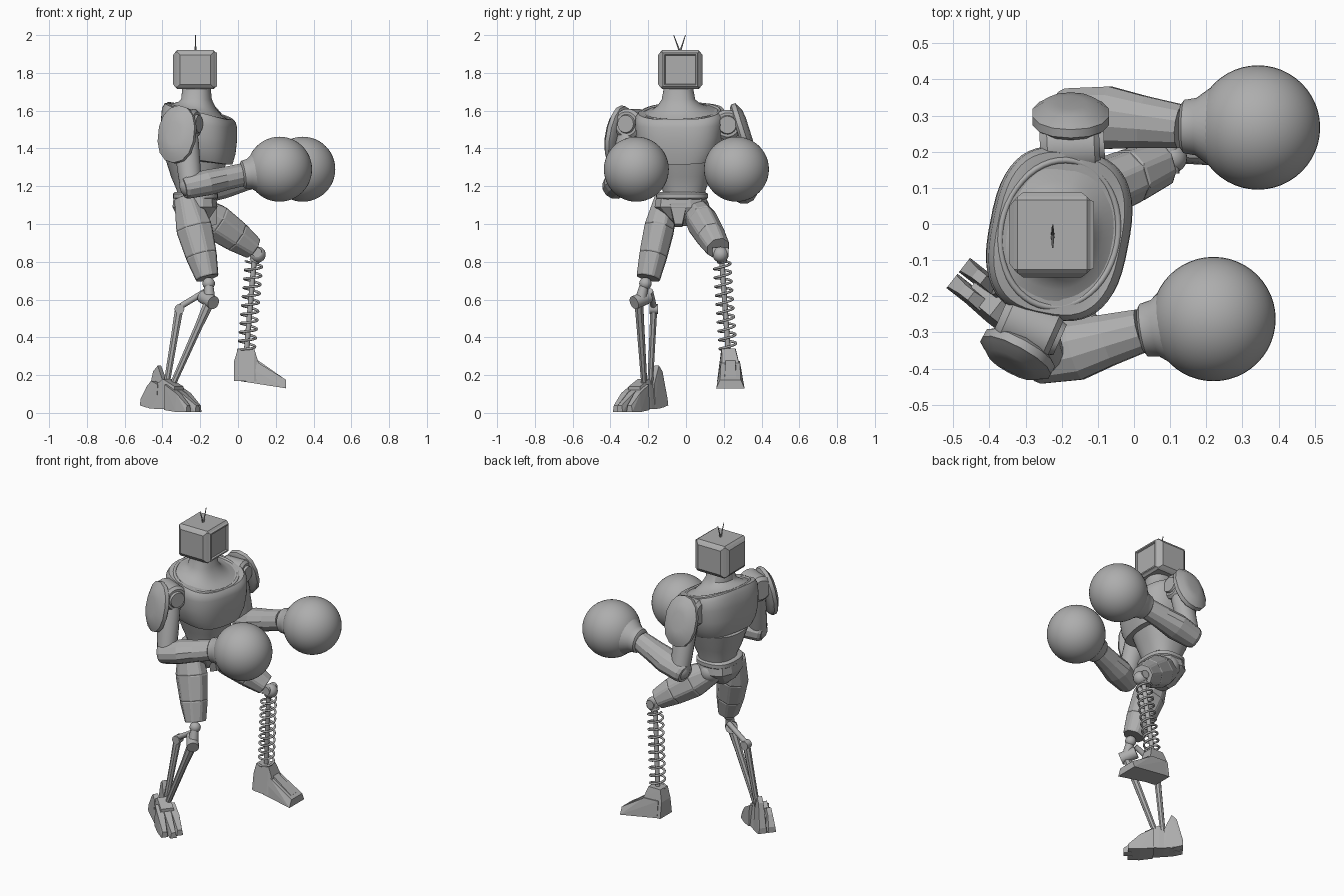
import bpy, bmesh, math
from mathutils import Vector, Matrix

cube = bpy.data.objects.get("Cube")
if cube:
    bpy.data.objects.remove(cube, do_unlink=True)

grey = bpy.data.materials.new("plain grey")
grey.use_nodes = True
COLOUR = (0.42, 0.42, 0.42, 1)
grey.diffuse_color = COLOUR
grey.node_tree.nodes["Principled BSDF"].inputs["Base Color"].default_value = COLOUR


def finish(name, bm, smooth=False):
    bmesh.ops.recalc_face_normals(bm, faces=bm.faces)
    mesh = bpy.data.meshes.new(name)
    bm.to_mesh(mesh)
    bm.free()
    obj = bpy.data.objects.new(name, mesh)
    bpy.context.collection.objects.link(obj)
    mesh.materials.append(grey)
    if smooth:
        bpy.ops.object.select_all(action='DESELECT')
        obj.select_set(True)
        bpy.context.view_layer.objects.active = obj
        bpy.ops.object.shade_smooth_by_angle(angle=math.radians(40))
    return obj


def frame(origin, direction, hint=(0, 1, 0)):
    """Matrix with local z along direction and local y close to hint."""
    z = Vector(direction).normalized()
    x = Vector(hint).cross(z).normalized()
    y = z.cross(x)
    m = Matrix((x, y, z)).transposed().to_4x4()
    m.translation = Vector(origin)
    return m


def loft(name, mat, sections, n=32, smooth=True, power=2.0, panels=0):
    """Skin rings given as (height, half_x, half_y, shift_x, shift_y, forward_drop)."""
    bm = bmesh.new()
    rings = []
    for s in sections:
        t, a, b, ox, oy, drop = tuple(s) + (0,) * (6 - len(s))
        ring = []
        for i in range(n):
            ang = 2 * math.pi * (i + 0.5) / n
            c, d = math.cos(ang), math.sin(ang)
            c2 = math.copysign(abs(c) ** (2 / power), c)
            d2 = math.copysign(abs(d) ** (2 / power), d)
            ring.append(bm.verts.new(mat @ Vector((ox + a * c2, oy + b * d2, t - drop * c))))
        rings.append(ring)
    sides = []
    for lo, hi in zip(rings, rings[1:]):
        for i in range(n):
            j = (i + 1) % n
            sides.append(bm.faces.new((lo[i], lo[j], hi[j], hi[i])))
    bm.faces.new(rings[0][::-1])
    bm.faces.new(rings[-1])
    if panels:
        bmesh.ops.recalc_face_normals(bm, faces=bm.faces)
        bmesh.ops.inset_individual(bm, faces=sides, thickness=0.01, depth=panels)
    return finish(name, bm, smooth)


def limb(name, p, q, sections, hint=(0, 1, 0), **kw):
    """Loft from p to q; heights are fractions of the length."""
    axis = Vector(q) - Vector(p)
    return loft(name, frame(p, axis, hint), [(s[0] * axis.length, *s[1:]) for s in sections], **kw)


def rod(name, p, q, r, r2=None, n=16):
    return limb(name, p, q, [(0, r, r), (1, r2 or r, r2 or r)], hint=(0.3, 1, 0.2), n=n)


def ball(name, centre, r, seg=32):
    bm = bmesh.new()
    bmesh.ops.create_uvsphere(bm, u_segments=seg, v_segments=seg // 2, radius=r,
                              matrix=Matrix.Translation(centre))
    return finish(name, bm, True)


def block(name, mat, stations):
    """Hull of upright rectangles: (x, y, half_bottom, half_top, z_low, z_high)."""
    bm = bmesh.new()
    for x, y, wb, wt, lo, hi in stations:
        for w, z in ((wb, lo), (-wb, lo), (wt, hi), (-wt, hi)):
            bm.verts.new(mat @ Vector((x, y + w, z)))
    bmesh.ops.convex_hull(bm, input=bm.verts)
    bmesh.ops.dissolve_limit(bm, angle_limit=0.02, verts=bm.verts, edges=bm.edges)
    return finish(name, bm)


def wire(name, points, r, cyclic=False):
    cu = bpy.data.curves.new(name, 'CURVE')
    cu.dimensions = '3D'
    cu.bevel_depth, cu.bevel_resolution = r, 2
    cu.use_fill_caps = True
    sp = cu.splines.new('POLY')
    sp.points.add(len(points) - 1)
    for pt, co in zip(sp.points, points):
        pt.co = (*co, 1)
    sp.use_cyclic_u = cyclic
    obj = bpy.data.objects.new(name, cu)
    bpy.context.collection.objects.link(obj)
    cu.materials.append(grey)
    bpy.ops.object.select_all(action='DESELECT')
    obj.select_set(True)
    bpy.context.view_layer.objects.active = obj
    bpy.ops.object.convert(target='MESH')


# Head: boxy screen set with raised sides and a recessed screen
bm = bmesh.new()
bmesh.ops.create_cube(bm, size=1, matrix=Matrix.Translation((-0.226, -0.03, 1.817))
                      @ Matrix.Diagonal((0.212, 0.212, 0.206, 1)))
bmesh.ops.bevel(bm, geom=bm.edges[:], offset=0.01, segments=1, affect='EDGES')
big = [f for f in bm.faces if f.calc_area() > 0.02]
front = [f for f in big if f.normal.x > 0.9]
walls = [f for f in big if abs(f.normal.y) > 0.9 or f.normal.x < -0.9]
bmesh.ops.inset_individual(bm, faces=walls, thickness=0.022, depth=0.012)
bmesh.ops.inset_individual(bm, faces=front, thickness=0.006, depth=0.01)
bmesh.ops.inset_individual(bm, faces=front, thickness=0.012, depth=0)
bmesh.ops.inset_individual(bm, faces=front, thickness=0.006, depth=-0.01)
finish("head", bm)
for side, tip in (("left", -0.003), ("right", -0.065)):
    rod(side + "_antenna", (-0.225, -0.032, 1.91), (-0.225, tip, 2.0), 0.005, 0.002, 8)

# Torso, all slightly turned to the right
body = Matrix.Translation((-0.207, -0.027, 0)) @ Matrix.Rotation(math.radians(-11), 4, 'Z')
loft("neck", body,
     [(1.53, 0.15, 0.19, 0, 0, .045), (1.59, 0.158, 0.2, 0, 0, .045), (1.606, 0.125, 0.15, -.004, -.005, .035),
      (1.628, 0.098, 0.115, -.006, -.01, .02), (1.66, 0.08, 0.088, -.01, -.015), (1.73, 0.073, 0.075, -.01, -.015)],
     n=48, power=2.3)
loft("chest", body,
     [(1.335, 0.15, 0.16, 0, 0, .02), (1.34, 0.172, 0.188, 0, 0, .025), (1.39, 0.186, 0.218, 0, 0, .02),
      (1.46, 0.194, 0.232, 0, 0, .01), (1.53, 0.192, 0.238, 0, 0, .02), (1.575, 0.186, 0.236, 0, 0, .04),
      (1.597, 0.172, 0.222, 0, 0, .045), (1.596, 0.15, 0.19, 0, 0, .045)], n=48, power=2.8)
rim = []
for i in range(48):
    a = 2 * math.pi * i / 48
    rim.append(body @ Vector((0.162 * math.cos(a), 0.205 * math.sin(a), 1.592 - 0.045 * math.cos(a))))
wire("collar", rim, 0.009, True)
loft("abdomen", Matrix.Translation((-0.22, -0.01, 0)),
     [(1.12, 0.1, 0.105), (1.18, 0.105, 0.115), (1.25, 0.135, 0.14), (1.36, 0.17, 0.175)], power=2.4)
loft("belt", Matrix.Translation((-0.225, -0.022, 0)),
     [(1.13, 0.112, 0.13), (1.138, 0.12, 0.138), (1.16, 0.12, 0.138), (1.17, 0.108, 0.12)], power=2.6)
loft("pelvis", Matrix.Translation((-0.228, -0.025, 0)),
     [(0.99, 0.045, 0.03), (1.03, 0.09, 0.075), (1.09, 0.122, 0.145), (1.15, 0.115, 0.135)],
     n=12, smooth=False, power=2.6)
block("groin_plate", Matrix.Translation((-0.225, -0.04, 0)),
      [(0.07, 0, 0.022, 0.045, 0.985, 1.11), (0.115, 0, 0.02, 0.045, 1.0, 1.11)])


# Arms: shoulder joint, shield, upper arm, forearm, cuff and round glove
def arm(side, shoulder, facing, shield, normal, size, elbow, cuff, glove):
    s, e, c, g = (Vector(v) for v in (shoulder, elbow, cuff, glove))
    f = Vector(facing).normalized()
    rod(side + "_shoulder_axle", (-0.21, math.copysign(0.15, s.y), 1.5), s, 0.055, 0.07, 24)
    loft(side + "_shoulder", frame(s, f, (0, 0, 1)),
         [(-0.09, 0.06, 0.06), (-0.07, 0.08, 0.08), (0.06, 0.08, 0.08), (0.075, 0.064, 0.064)], n=20)
    rod(side + "_shoulder_cap", s + f * 0.07, s + f * 0.088, 0.052, 0.046, 24)
    w, h = size
    loft(side + "_shoulder_shield", frame(shield, normal, (0, 0, 1)),
         [(-0.03, w * .85, h * .88), (-0.018, w, h), (0.006, w, h), (0.011, w * .92, h * .93),
          (0.03, w * .68, h * .72), (0.036, w * .35, h * .4)], n=14, power=2.2)
    limb(side + "_upper_arm", s, e, [(0, 0.06, 0.06), (0.3, 0.068, 0.06), (0.8, 0.062, 0.058), (1, 0.058, 0.056)], n=16)
    ball(side + "_elbow", e, 0.06, 24)
    limb(side + "_forearm", e - (c - e) * 0.14, c,
         [(0, 0.056, 0.058), (0.05, 0.064, 0.07), (0.4, 0.07, 0.09), (0.7, 0.064, 0.074), (1, 0.062, 0.062)],
         n=12, smooth=False)
    limb(side + "_glove_cuff", c, g, [(0, 0.062, 0.062), (0.04, 0.074, 0.074), (0.2, 0.08, 0.08),
                                      (0.45, 0.12, 0.12), (0.6, 0.12, 0.12)])
    ball(side + "_glove", g, 0.172, 48)


arm("left", (-0.17, 0.215, 1.525), (1, 0.05, 0), (-0.175, 0.302, 1.49), (0, 0.95, 0.3), (0.108, 0.155),
    (-0.17, 0.305, 1.175), (0.13, 0.27, 1.265), (0.343, 0.267, 1.29))
arm("right", (-0.285, -0.285, 1.53), (0.9, -0.4, 0), (-0.325, -0.365, 1.475), (-0.47, -0.86, 0.2), (0.11, 0.155),
    (-0.25, -0.37, 1.2), (0.02, -0.295, 1.26), (0.22, -0.263, 1.29))

# Thighs with raised panels
THIGH = [(0, 0.065, 0.06), (0.38, 0.1, 0.082), (0.72, 0.086, 0.076), (1, 0.062, 0.064)]
limb("right_thigh", (-0.275, -0.105, 1.14), (-0.163, -0.2, 0.715), THIGH, n=8, smooth=False, panels=0.003)
limb("left_thigh", (-0.24, 0.035, 1.095), (0.078, 0.17, 0.873), THIGH, n=8, smooth=False, panels=0.003)
ball("right_hip", (-0.25, -0.1, 1.09), 0.065, 20)
ball("left_hip", (-0.215, 0.06, 1.085), 0.065, 20)

# Right shin: ball knee, cross axle and two slim struts
ball("right_knee", (-0.155, -0.215, 0.685), 0.033, 20)
rod("right_knee_link", (-0.155, -0.22, 0.68), (-0.15, -0.24, 0.6), 0.024, 0.03)
rod("right_knee_axle", (-0.185, -0.2, 0.615), (-0.13, -0.275, 0.583), 0.036)
rod("right_knee_arm", (-0.17, -0.19, 0.645), (-0.31, -0.17, 0.56), 0.016, 0.016)
rod("right_strut_joint", (-0.31, -0.148, 0.55), (-0.31, -0.192, 0.55), 0.026)
limb("right_back_strut", (-0.31, -0.17, 0.56), (-0.38, -0.19, 0.14),
     [(0, 0.024, 0.02), (0.4, 0.02, 0.018), (1, 0.017, 0.016)], n=8, smooth=False)
limb("right_front_strut", (-0.15, -0.25, 0.59), (-0.35, -0.22, 0.14),
     [(0, 0.03, 0.025), (0.3, 0.022, 0.022), (1, 0.017, 0.017)], n=8, smooth=False)

# Right foot: ankle block, toes and heel spurs, the inner one taller
foot = Matrix.Translation((-0.352, -0.243, 0)) @ Matrix.Rotation(math.radians(-38), 4, 'Z')
block("right_foot", foot, [(-0.12, 0, 0.05, 0.035, 0.025, 0.12), (-0.03, 0, 0.056, 0.038, 0.02, 0.18),
                           (0.05, 0, 0.056, 0.038, 0.02, 0.14)])
for i, y in enumerate((-0.04, 0, 0.04)):
    long = 0.025 if y == 0 else 0
    block(f"right_toe_{i}", foot, [(0.0, y, 0.023, 0.02, 0.015, 0.15), (0.08, y * 1.1, 0.024, 0.02, 0.005, 0.105),
                                   (0.15 + long, y * 1.15, 0.02, 0.013, 0.005, 0.04)])
for y, peak in ((-0.026, 0.17), (0.03, 0.25)):
    block("right_heel_spur", foot, [(-0.06, y, 0.025, 0.018, 0.02, 0.15), (-0.105, y, 0.025, 0.015, 0.025, peak),
                                    (-0.135, y, 0.025, 0.015, 0.03, peak - 0.03),
                                    (-0.172, y, 0.025, 0.02, 0.04, 0.075)])

# Left shin: a rod inside a coil spring
top, low = Vector((0.085, 0.19, 0.8)), Vector((0.045, 0.223, 0.33))
ball("left_knee", (0.105, 0.183, 0.838), 0.042, 24)
rod("left_knee_axle", (0.1, 0.14, 0.85), (0.1, 0.225, 0.85), 0.026)
rod("left_spring_cap", (0.1, 0.185, 0.83), top, 0.032, 0.026)
rod("left_spring_rod", top, low, 0.014)
coil = frame(top, low - top)
length, steps, turns = (low - top).length, 240, 10
wire("left_spring", [coil @ Vector((0.044 * math.cos(2 * math.pi * turns * i / steps),
                                    0.044 * math.sin(2 * math.pi * turns * i / steps),
                                    length * i / steps)) for i in range(steps + 1)], 0.0065)

# Left foot: tapered ankle block, wedge toe and a raised instep
sole = Matrix.Translation((0, 0.235, 0))
block("left_foot_ankle", sole, [(-0.022, 0, 0.06, 0.045, 0.17, 0.27), (0.0, -0.01, 0.06, 0.038, 0.17, 0.34),
                                (0.085, -0.01, 0.06, 0.036, 0.165, 0.34), (0.11, 0, 0.06, 0.045, 0.165, 0.265)])
block("left_foot_toe", sole, [(0.0, 0, 0.06, 0.05, 0.17, 0.275), (0.1, 0, 0.065, 0.05, 0.165, 0.27),
                              (0.255, 0, 0.075, 0.055, 0.13, 0.175)])
block("left_instep", sole, [(0.1, 0, 0.03, 0.026, 0.25, 0.282), (0.235, 0, 0.035, 0.03, 0.165, 0.188)])
